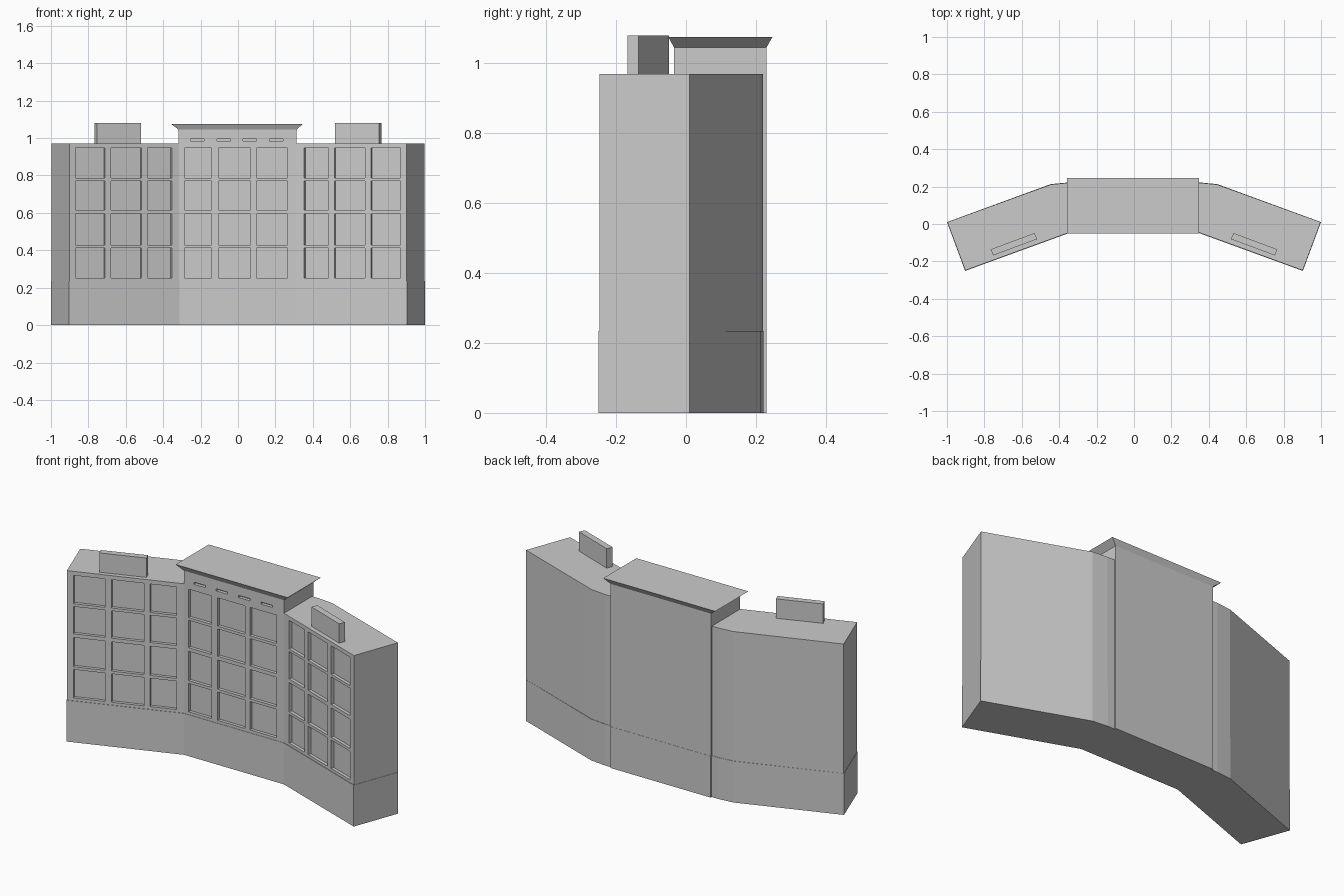
import bpy
import bmesh
from mathutils import Vector

old = bpy.data.objects.get("Cube")
if old:
    bpy.data.objects.remove(old, do_unlink=True)

wall = bpy.data.materials.new("concrete grey")
wall.use_nodes = True
GREY = (0.6, 0.6, 0.6, 1)
wall.diffuse_color = GREY
wall.node_tree.nodes["Principled BSDF"].inputs["Base Color"].default_value = GREY


def add_prism(bm, low, z0, z1, high=None):
    """Closed solid from an anticlockwise outline, optionally flared at the top."""
    a = [bm.verts.new((x, y, z0)) for x, y in low]
    b = [bm.verts.new((x, y, z1)) for x, y in (high or low)]
    bm.faces.new(a[::-1])
    bm.faces.new(b)
    for i in range(len(a)):
        j = (i + 1) % len(a)
        bm.faces.new((a[i], a[j], b[j], b[i]))


def make(name, bm):
    bmesh.ops.recalc_face_normals(bm, faces=bm.faces)
    mesh = bpy.data.meshes.new(name)
    bm.to_mesh(mesh)
    bm.free()
    mesh.materials.append(wall)
    obj = bpy.data.objects.new(name, mesh)
    bpy.context.collection.objects.link(obj)
    return obj


def prism(name, low, z0, z1, high=None):
    bm = bmesh.new()
    add_prism(bm, low, z0, z1, high)
    return make(name, bm)


def rect(x0, x1, y0, y1):
    return [(x0, y0), (x1, y0), (x1, y1), (x0, y1)]


def recess(obj, p, q, columns, rows, depth):
    """Cut a grid of shallow recesses into the wall running from p to q."""
    p, q = Vector(p), Vector(q)
    along = (q - p).normalized()
    out = Vector((along.y, -along.x))
    bm = bmesh.new()
    for x0, x1 in columns:
        a = p + along * ((x0 - p.x) / along.x)
        b = p + along * ((x1 - p.x) / along.x)
        outline = [a + out * 0.03, b + out * 0.03, b - out * depth, a - out * depth]
        for z0, z1 in rows:
            add_prism(bm, outline, z0, z1)
    cutter = make("cutter", bm)
    cutter.hide_render = True
    mod = obj.modifiers.new("recess", "BOOLEAN")
    mod.operation, mod.solver, mod.object = "DIFFERENCE", "EXACT", cutter
    graph = bpy.context.evaluated_depsgraph_get()
    cut_mesh = bpy.data.meshes.new_from_object(obj.evaluated_get(graph))
    obj.modifiers.clear()
    obj.data = cut_mesh
    bpy.data.objects.remove(cutter, do_unlink=True)


BASE, EAVES, HEAD, TOP = 0.235, 0.97, 1.045, 1.075
ROWS = [(0.251, 0.412), (0.428, 0.594), (0.615, 0.77), (0.786, 0.947)]
MID_COLUMNS = [(-0.286, -0.142), (-0.104, 0.067), (0.099, 0.265)]
WING_COLUMNS = [(0.354, 0.485), (0.516, 0.678), (0.71, 0.868)]

# Central block with windows, and slots below the roof
centre = prism("central_block", rect(-0.317, 0.312, -0.034, 0.23), BASE, HEAD)
recess(centre, (-0.317, -0.034), (0.312, -0.034), MID_COLUMNS, ROWS, 0.018)
slots = [(-0.254 + i * 0.141, -0.182 + i * 0.141) for i in range(4)]
recess(centre, (-0.317, -0.034), (0.312, -0.034), slots, [(0.984, 0.996)], 0.018)
prism("central_base", rect(-0.317, 0.312, -0.036, 0.231), 0, BASE)

# Flared flat roof
prism("roof_slab", rect(-0.317, 0.312, -0.034, 0.23), HEAD, TOP,
      rect(-0.357, 0.347, -0.05, 0.247))

# Angled wings on both sides, with a slightly wider base
wing = [(0.31, -0.032), (0.902, -0.248), (0.998, 0.01), (0.445, 0.211), (0.355, 0.22), (0.31, 0.22)]
plinth = [(0.31, -0.035), (0.903, -0.251), (1.0, 0.01), (0.446, 0.213), (0.355, 0.222), (0.31, 0.222)]
box = [(0.518, -0.081), (0.753, -0.168), (0.767, -0.136), (0.532, -0.048)]
for side, sx in (("left", 1), ("right", -1)):
    def mirror(points):
        flipped = [(x * sx, y) for x, y in points]
        return flipped if sx > 0 else flipped[::-1]

    shape = mirror(wing)
    obj = prism(side + "_wing", shape, BASE, EAVES)
    p, q = sorted(((wing[0][0] * sx, wing[0][1]), (wing[1][0] * sx, wing[1][1])))
    columns = [tuple(sorted((a * sx, b * sx))) for a, b in WING_COLUMNS]
    recess(obj, p, q, columns, ROWS, 0.018)
    prism(side + "_wing_base", mirror(plinth), 0, BASE)
    prism(side + "_roof_housing", mirror(box), EAVES - 0.002, 1.08)
